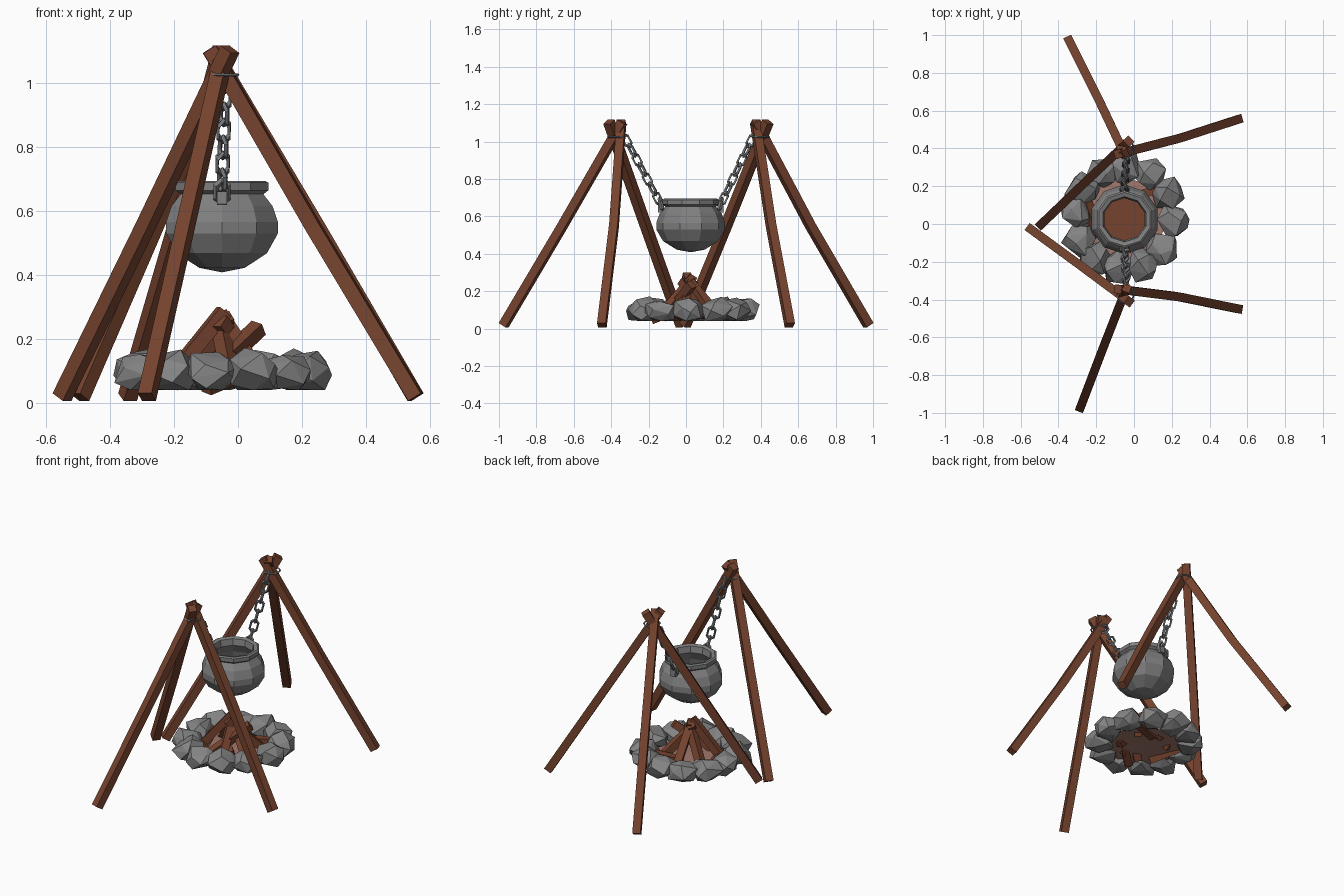
import bpy, bmesh, math, random
from mathutils import Vector, Matrix

if "Cube" in bpy.data.objects:
    bpy.data.objects.remove(bpy.data.objects["Cube"])

random.seed(11)
CX, CY = -0.05, 0.025  # centre of fire and pot


def material(name, rgb):
    m = bpy.data.materials.new(name)
    m.diffuse_color = (*rgb, 1)
    m.use_nodes = True
    m.node_tree.nodes["Principled BSDF"].inputs["Base Color"].default_value = m.diffuse_color
    return m


WOOD = material("brown wood", (0.18, 0.056, 0.028))
STONE = material("stone grey", (0.23, 0.23, 0.23))
IRON = material("iron grey", (0.215, 0.215, 0.215))
CHAIN = material("chain grey", (0.19, 0.195, 0.205))
ASH = material("pinkish ash", (0.36, 0.19, 0.15))


def finish(bm, name, mat, recalc=True):
    if recalc:
        bmesh.ops.recalc_face_normals(bm, faces=bm.faces[:])
    me = bpy.data.meshes.new(name)
    bm.to_mesh(me)
    bm.free()
    ob = bpy.data.objects.new(name, me)
    me.materials.append(mat)
    bpy.context.collection.objects.link(ob)
    return ob


def beam(name, pts, w, mat=WOOD, roll=0.0):
    """Square timber following the points."""
    bm = bmesh.new()
    pts = [Vector(p) for p in pts]
    d = (pts[-1] - pts[0]).normalized()
    u = d.cross(Vector((0, 0, 1))).normalized()
    u = Matrix.Rotation(roll, 3, d) @ u
    v = d.cross(u)
    h = w / 2
    rings = [[bm.verts.new(p + u * a * h + v * b * h)
              for a, b in ((-1, -1), (1, -1), (1, 1), (-1, 1))] for p in pts]
    for r, s in zip(rings, rings[1:]):
        for i in range(4):
            bm.faces.new((r[i], r[(i + 1) % 4], s[(i + 1) % 4], s[i]))
    bm.faces.new(rings[0])
    bm.faces.new(rings[-1])
    return finish(bm, name, mat)


def lathe(name, profile, n, mat, centre, phase=0.0, recalc=True):
    bm = bmesh.new()
    rings = []
    for r, z in profile:
        if r == 0:
            rings.append([bm.verts.new((centre[0], centre[1], z))] * n)
        else:
            rings.append([bm.verts.new((centre[0] + r * math.cos(phase + math.tau * i / n),
                                        centre[1] + r * math.sin(phase + math.tau * i / n), z))
                          for i in range(n)])
    for a, b in zip(rings, rings[1:]):
        for i in range(n):
            j = (i + 1) % n
            bm.faces.new(list(dict.fromkeys((a[i], a[j], b[j], b[i]))))
    return finish(bm, name, mat, recalc)


def add_loop(bm, path, t):
    """Closed square-section wire through a flat loop of points."""
    c = sum(path, Vector()) / len(path)
    nrm = (path[0] - c).cross(path[1] - c).normalized()
    n = len(path)
    rings = []
    for p in path:
        o = (p - c).normalized()
        rings.append([bm.verts.new(p + o * a * t + nrm * b * t)
                      for a, b in ((1, 0), (0, 1), (-1, 0), (0, -1))])
    for i in range(n):
        r, s = rings[i], rings[(i + 1) % n]
        for k in range(4):
            bm.faces.new((r[k], r[(k + 1) % 4], s[(k + 1) % 4], s[k]))


def oval(c, a, b, la, lb, n):
    return [c + a * la * math.cos(math.tau * i / n) + b * lb * math.sin(math.tau * i / n)
            for i in range(n)]


# Tripod poles, foot to top; the tops cross and splay
poles = {
    "back_rear_pole": [(-0.345, 0.975, 0.018), (-0.19, 0.665, 0.55), (-0.05, 0.37, 1.105)],
    "back_right_pole": [(0.555, 0.555, 0.018), (0.245, 0.455, 0.55), (-0.085, 0.37, 1.105)],
    "back_left_pole": [(-0.495, -0.005, 0.018), (-0.265, 0.215, 0.55), (-0.028, 0.438, 1.105)],
    "front_outer_pole": [(-0.285, -0.975, 0.018), (-0.165, -0.66, 0.55), (-0.04, -0.34, 1.105)],
    "front_right_pole": [(0.555, -0.45, 0.018), (0.235, -0.385, 0.55), (-0.085, -0.345, 1.105)],
    "front_left_pole": [(-0.55, -0.025, 0.018), (-0.29, -0.215, 0.55), (-0.025, -0.412, 1.105)],
}
for name, pts in poles.items():
    beam(name, pts, 0.046)

# Wire lashings round the crossing poles
for name, y in (("front_lashing", -0.372), ("back_lashing", 0.398)):
    bm = bmesh.new()
    c = Vector((-0.045, y, 1.025))
    add_loop(bm, oval(c, Vector((1, 0, 0)), Vector((0, 1, 0)), 0.045, 0.048, 10), 0.005)
    finish(bm, name, CHAIN)

# Pot with open neck and rolled rim, and soup inside
lathe("pot", [(0, 0.408), (0.075, 0.422), (0.148, 0.468), (0.184, 0.53), (0.184, 0.565),
              (0.166, 0.615), (0.136, 0.652), (0.152, 0.664), (0.152, 0.688), (0.142, 0.694),
              (0.12, 0.688), (0.112, 0.65), (0.14, 0.60), (0.155, 0.55), (0.125, 0.48),
              (0, 0.44)], 10, IRON, (CX, CY), math.pi / 10)
lathe("soup", [(0, 0.525), (0.148, 0.525)], 10, WOOD, (CX, CY), math.pi / 10)

# Lugs on the pot, and the chains up to the lashings
for name, s, top in (("front", -1, -0.33), ("back", 1, 0.36)):
    lug_y = CY + s * 0.158
    bm = bmesh.new()
    c = Vector((CX, lug_y, 0.66))
    add_loop(bm, oval(c, Vector((0, 0.25 * s, 1)).normalized(), Vector((1, 0, 0)),
                      0.036, 0.022, 6), 0.011)
    finish(bm, name + "_lug", IRON)
    beam(name + "_lug_plate", [(CX, lug_y + s * 0.002, 0.62), (CX, lug_y, 0.66)], 0.032, IRON)

    a, b = Vector((CX, lug_y + s * 0.005, 0.67)), Vector((-0.04, top, 1.03))
    d = (b - a).normalized()
    side = d.cross(Vector((1, 0, 0))).normalized()
    bm = bmesh.new()
    n = 7
    step = (b - a).length / n
    for i in range(n):
        w = (Matrix.Rotation(math.radians(30 + 90 * (i % 2)), 3, d) @ side)
        add_loop(bm, oval(a + d * step * (i + 0.5), d, w, step * 0.66, 0.023, 6), 0.008)
    finish(bm, name + "_chain", CHAIN)

# Ring of chunky touching stones: hulls of random points
angles = [-2, 30, 60, 90, 116, 144, 172, 204, 232, 262, 292, 322]
for i, deg in enumerate(angles):
    t = math.radians(deg)
    r = 0.265 + random.uniform(-0.01, 0.012)
    L, W, H = random.uniform(0.088, 0.1), random.uniform(0.082, 0.095), random.uniform(0.066, 0.076)
    bm = bmesh.new()
    for k in range(15):
        # evenly spread directions, jittered
        z = 1 - 2 * (k + 0.5) / 15
        ph = k * 2.4 + i + random.uniform(-0.3, 0.3)
        q = math.sqrt(1 - z * z)
        g = random.uniform(0.85, 1.15)
        x, y, z = q * math.cos(ph) * W * g, q * math.sin(ph) * L * g, z * H * g
        bm.verts.new((CX + r * math.cos(t) + x * math.cos(t) - y * math.sin(t),
                      CY + r * math.sin(t) + x * math.sin(t) + y * math.cos(t),
                      max(0.04, 0.095 + z)))
    bmesh.ops.convex_hull(bm, input=bm.verts[:])
    loose = [v for v in bm.verts if not v.link_faces]
    bmesh.ops.delete(bm, geom=loose, context='VERTS')
    finish(bm, f"ring_stone_{i + 1}", STONE)

# Ash bed: a thin sheet facing up
lathe("ash_bed", [(0.22, 0.07), (0, 0.075)], 12, ASH, (CX, CY), recalc=False)

# Firewood: leaning stack and a few lying logs
logs = [
    ((-0.21, -0.04, 0.08), (-0.045, 0.01, 0.285)),
    ((-0.12, -0.11, 0.06), (0.065, 0.03, 0.235)),
    ((-0.02, -0.13, 0.07), (-0.06, 0.04, 0.265)),
    ((0.08, -0.04, 0.06), (-0.06, 0.03, 0.275)),
    ((0.07, 0.12, 0.07), (-0.06, -0.02, 0.255)),
    ((-0.06, 0.17, 0.07), (-0.04, 0.0, 0.27)),
    ((-0.18, 0.11, 0.07), (-0.03, 0.01, 0.255)),
    ((-0.26, 0.14, 0.09), (-0.19, -0.07, 0.07)),
    ((0.12, 0.18, 0.09), (-0.03, 0.14, 0.075)),
    ((-0.10, -0.17, 0.05), (0.02, -0.07, 0.10)),
]
for i, (p, q) in enumerate(logs):
    beam(f"firewood_log_{i + 1}", [p, q], 0.044, roll=0.3 * (i % 4))
